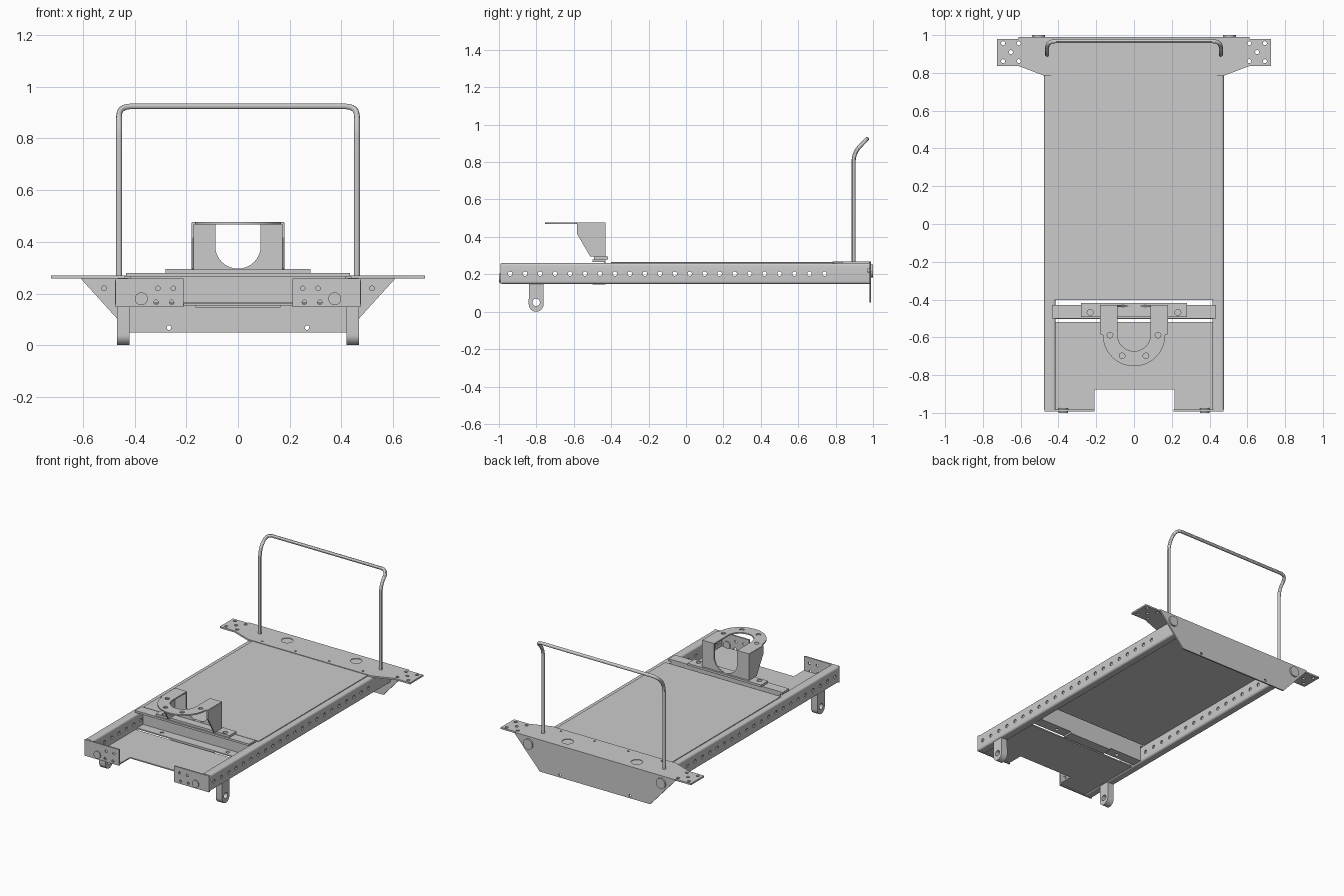
import bpy, bmesh, math
from mathutils import Matrix, Vector

if "Cube" in bpy.data.objects:
    bpy.data.objects.remove(bpy.data.objects["Cube"])

AXES = {'XY': ((1, 0, 0), (0, 1, 0), (0, 0, 1)),
        'XZ': ((1, 0, 0), (0, 0, 1), (0, -1, 0)),
        'YZ': ((0, 1, 0), (0, 0, 1), (1, 0, 0))}


def arc(cx, cy, r, a0, a1, n=16):
    return [(cx + r * math.cos(math.radians(a0 + (a1 - a0) * i / n)),
             cy + r * math.sin(math.radians(a0 + (a1 - a0) * i / n))) for i in range(n + 1)]


def circle(cx, cy, r, n=20):
    return arc(cx, cy, r, 0, 360, n)[:-1]


def rect(x0, x1, y0, y1):
    return [(x0, y0), (x1, y0), (x1, y1), (x0, y1)]


def round_rect(x0, x1, y0, y1, r):
    return (arc(x1 - r, y1 - r, r, 0, 90, 5) + arc(x0 + r, y1 - r, r, 90, 180, 5)
            + arc(x0 + r, y0 + r, r, 180, 270, 5) + arc(x1 - r, y0 + r, r, 270, 360, 5))


def evaluate(ob, name):
    """Replace an object by its evaluated mesh, welded and with clean normals."""
    bpy.context.view_layer.update()
    dg = bpy.context.evaluated_depsgraph_get()
    me = bpy.data.meshes.new_from_object(ob.evaluated_get(dg))
    bm = bmesh.new()
    bm.from_mesh(me)
    bmesh.ops.remove_doubles(bm, verts=bm.verts, dist=1e-5)
    bmesh.ops.recalc_face_normals(bm, faces=bm.faces)
    bm.to_mesh(me)
    bm.free()
    new = bpy.data.objects.new(name, me)
    new.matrix_world = ob.matrix_world.copy()
    bpy.context.collection.objects.link(new)
    bpy.data.objects.remove(ob)
    return new


def plate(name, plane, lo, hi, loops):
    """Extrude an outline (plus hole loops) between two offsets along the third axis."""
    cu = bpy.data.curves.new(name, 'CURVE')
    cu.dimensions, cu.fill_mode, cu.extrude = '2D', 'BOTH', (hi - lo) / 2
    for pts in loops:
        sp = cu.splines.new('POLY')
        sp.points.add(len(pts) - 1)
        for p, (u, v) in zip(sp.points, pts):
            p.co = (u, v, 0, 1)
        sp.use_cyclic_u = True
    ob = bpy.data.objects.new(name + "_curve", cu)
    bpy.context.collection.objects.link(ob)
    u, v, n = (Vector(a) for a in AXES[plane])
    m = Matrix((u, v, n)).transposed().to_4x4()
    m.translation = Vector([abs(c) for c in n]) * (lo + hi) / 2
    ob.matrix_world = m
    return evaluate(ob, name)


def disc(name, plane, u, v, r, lo, hi):
    return plate(name, plane, lo, hi, [circle(u, v, r, 24)])


def span(s, a, b):
    return sorted((s * a, s * b))


# Side rails: hollow rounded tubes with a row of cross holes
bm = bmesh.new()
for i in range(22):
    bmesh.ops.create_cone(bm, cap_ends=True, segments=16, radius1=0.012, radius2=0.012, depth=1.2,
                          matrix=Matrix.Translation((0, -0.94 + 0.08 * i, 0.203))
                          @ Matrix.Rotation(math.pi / 2, 4, 'Y'))
me = bpy.data.meshes.new("hole_cutter")
bm.to_mesh(me)
bm.free()
cutter = bpy.data.objects.new("hole_cutter", me)
cutter.hide_render = True
bpy.context.collection.objects.link(cutter)
for side, s in (("left", -1), ("right", 1)):
    x0, x1 = span(s, 0.415, 0.476)
    rail = plate(side + "_rail_raw", 'XZ', -0.983, 0.98,
                 [round_rect(x0, x1, 0.148, 0.26, 0.014),
                  round_rect(x0 + .008, x1 - .008, 0.156, 0.252, 0.007)])
    mod = rail.modifiers.new("holes", 'BOOLEAN')
    mod.operation, mod.object, mod.solver = 'DIFFERENCE', cutter, 'EXACT'
    evaluate(rail, side + "_rail")
bpy.data.objects.remove(cutter)

# Main deck, lowered front deck with its notch, and the cross channel between them
plate("main_deck", 'XY', 0.257, 0.265, [rect(-0.44, 0.44, -0.402, 0.98)])
plate("front_deck", 'XY', 0.153, 0.161,
      [[(-.416, -.52), (-.416, -.985), (-.208, -.985), (-.208, -.875),
        (.214, -.875), (.214, -.985), (.416, -.985), (.416, -.52)]])
plate("channel_web", 'XZ', -0.438, -0.43, [rect(-.416, .416, .157, .267)])
plate("channel_floor", 'XY', 0.157, 0.165,
      [rect(-.416, .416, -.503, -.43)] + [circle(x, -.47, .012) for x in (-.25, .25)])
plate("channel_pad", 'XY', 0.146, 0.157, [rect(-.165, .165, -.5, -.43)])
plate("cross_bar", 'XY', 0.266, 0.28, [rect(-.434, .434, -.5, -.43)])

# Cradle bracket: foot plate, upright with U notch, gussets, horseshoe top
plate("bracket_foot", 'XY', 0.28, 0.295,
      [rect(-.28, .28, -.492, -.417)] + [circle(x, -.468, .016) for x in (-.232, .232)])
plate("bracket_upright", 'XZ', -0.44, -0.43,
      [[(-.176, .475), (-.176, .293)] + [(.176, .293), (.176, .475), (.088, .475)]
       + arc(0, .384, .088, 0, -180) + [(-.088, .475)]])
for side, s in (("left", -1), ("right", 1)):
    plate(side + "_bracket_gusset", 'YZ', *span(s, .17, .18),
          [[(-.43, .29), (-.43, .475), (-.583, .475), (-.583, .417), (-.512, .295)]])
plate("bracket_horseshoe", 'XY', 0.468, 0.477,
      [[(-.178, -.43), (-.178, -.585)] + arc(0, -.588, .165, 180, 360, 28)
       + [(.178, -.585), (.178, -.43), (.088, -.43)] + arc(0, -.585, .088, 0, -180, 24)
       + [(-.088, -.43)]]
      + [circle(s * x, y, .015) for s in (-1, 1) for x, y in ((.127, -.588), (.063, -.698))])

# Front corner plates with bolts, and support lugs below the rails
for side, s in (("left", -1), ("right", 1)):
    holes = [circle(s * x, z, .009, 12) for x, z in
             ((.31, .22), (.25, .22), (.317, .166), (.257, .166))]
    plate(side + "_front_plate", 'XZ', -0.993, -0.983,
          [rect(*span(s, .21, .474), .147, .258)] + holes)
    disc(side + "_front_bolt", 'XZ', s * .374, .18, .025, -1.0, -.975)
    plate(side + "_lug", 'YZ', *span(s, .42, .468),
          [[(-.84, .152)] + arc(-.801, .04, .04, 180, 360) + [(-.762, .152)],
           circle(-.801, .05, .02)])

# Rear cross plate, skirt and round caps
half = [(.47, .783), (.61, .836), (.724, .836), (.724, .98), (.61, .98), (.61, .99)]
holes = []
for s in (-1, 1):
    holes += [circle(s * x, y, .011, 12) for x, y in
              ((.693, .957), (.61, .957), (.652, .91), (.693, .862), (.61, .862))]
    holes += [circle(s * .263, .91, .037, 28)]
    holes += [circle(s * x, .81, .007, 10) for x in (.128, .383)]
plate("rear_cross_plate", 'XY', 0.258, 0.269, [half + [(-x, y) for x, y in reversed(half)]] + holes)
plate("rear_skirt", 'XZ', 0.98, 0.99,
      [[(-.612, .262), (-.42, .05), (.42, .05), (.612, .262)]]
      + [circle(s * .267, .068, .009, 12) for s in (-1, 1)])
for side, s in (("left", -1), ("right", 1)):
    disc(side + "_rear_cap", 'XZ', s * .505, .218, .035, .99, 1.0)
    disc(side + "_rear_pin", 'XZ', s * .518, .22, .011, .97, .985)

# Push handle: swept tube with filleted corners, leaning back at the top
corners = [(-.46, .896, .26), (-.46, .896, .85), (-.46, .968, .924),
           (.46, .968, .924), (.46, .896, .85), (.46, .896, .26)]
corners = [Vector(c) for c in corners]
path = [corners[0]]
for a, b, c in zip(corners, corners[1:], corners[2:]):
    p, q = b + (a - b).normalized() * .05, b + (c - b).normalized() * .05
    path += [p.lerp(b, t / 8).lerp(b.lerp(q, t / 8), t / 8) for t in range(9)]
path.append(corners[-1])
cu = bpy.data.curves.new("handle", 'CURVE')
cu.dimensions, cu.bevel_depth, cu.bevel_resolution, cu.use_fill_caps = '3D', .011, 4, True
sp = cu.splines.new('POLY')
sp.points.add(len(path) - 1)
for pt, co in zip(sp.points, path):
    pt.co = (*co, 1)
ob = bpy.data.objects.new("handle_curve", cu)
bpy.context.collection.objects.link(ob)
evaluate(ob, "push_handle")

# Smooth shading with crisp edges
for ob in bpy.context.scene.objects:
    ob.select_set(True)
    bpy.context.view_layer.objects.active = ob
bpy.ops.object.shade_smooth_by_angle(angle=math.radians(30))
